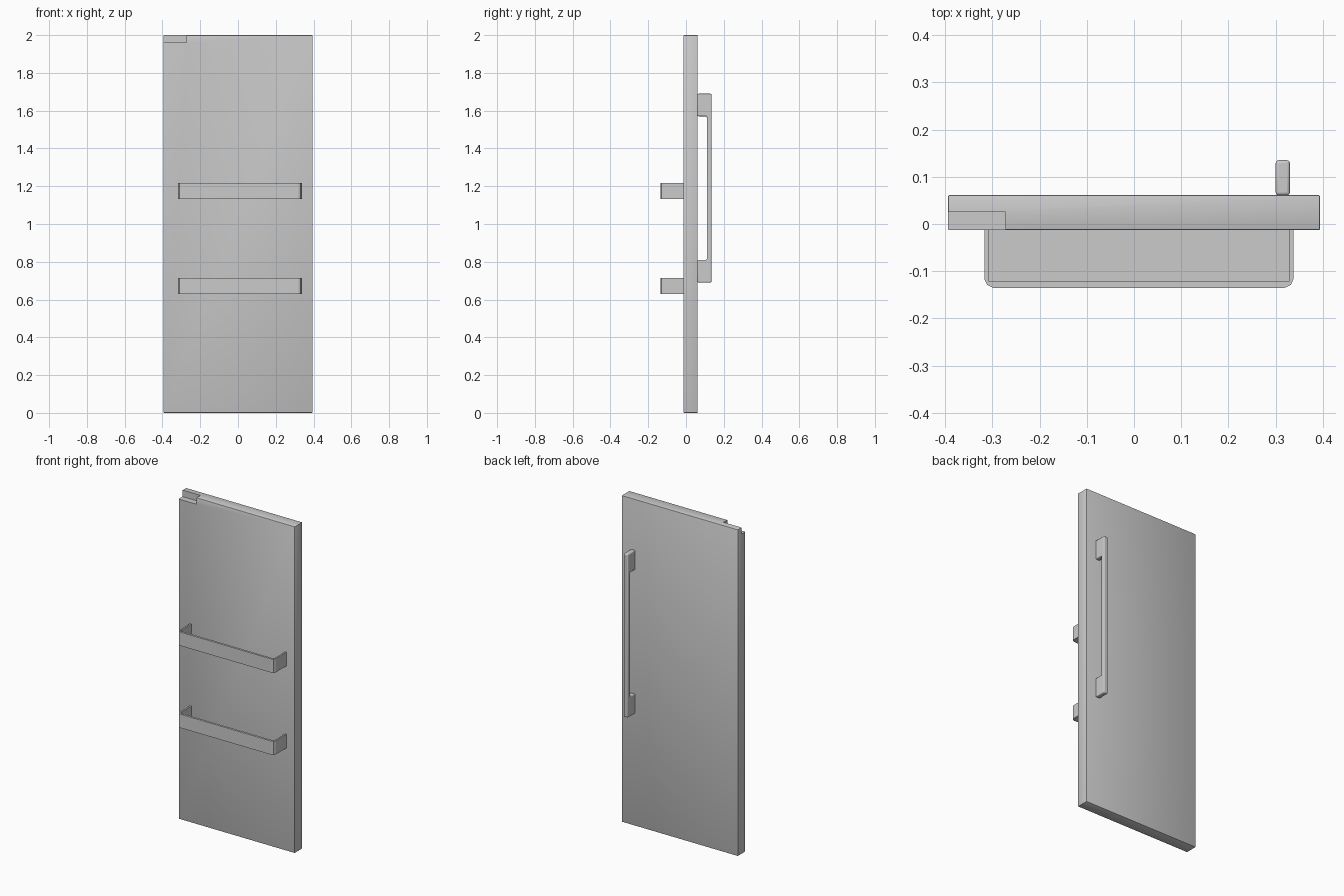
import bpy, bmesh
from mathutils import Vector

if "Cube" in bpy.data.objects:
    bpy.data.objects.remove(bpy.data.objects["Cube"])


def prism(name, profile, to_3d, depth):
    """Extrude a closed 2D profile along a depth vector."""
    bm = bmesh.new()
    face = bm.faces.new([bm.verts.new(to_3d(a, b)) for a, b in profile])
    ext = bmesh.ops.extrude_face_region(bm, geom=[face])
    moved = [g for g in ext["geom"] if isinstance(g, bmesh.types.BMVert)]
    bmesh.ops.translate(bm, verts=moved, vec=Vector(depth))
    bmesh.ops.recalc_face_normals(bm, faces=bm.faces[:])
    mesh = bpy.data.meshes.new(name)
    bm.to_mesh(mesh)
    bm.free()
    ob = bpy.data.objects.new(name, mesh)
    bpy.context.collection.objects.link(ob)
    return ob


def box(name, x0, x1, y0, y1, z0, z1):
    return prism(name, [(x0, y0), (x1, y0), (x1, y1), (x0, y1)],
                 lambda a, b: (a, b, z0), (0, 0, z1 - z0))


def bevel(ob, width, segments):
    m = ob.modifiers.new("bevel", 'BEVEL')
    m.width, m.segments, m.limit_method = width, segments, 'ANGLE'


def smooth(ob):
    bpy.ops.object.select_all(action='DESELECT')
    ob.select_set(True)
    bpy.context.view_layer.objects.active = ob
    bpy.ops.object.shade_smooth_by_angle()


FRONT, BACK = -0.013, 0.061

# Door slab with slightly softened edges
door = box("door_panel", -0.394, 0.394, FRONT, BACK, 0, 2)
bevel(door, 0.003, 2)

# Hinge notch in the top front left corner
cutter = box("notch_cutter", -0.5, -0.272, -0.1, 0.025, 1.96, 2.1)
cut = door.modifiers.new("hinge_notch", 'BOOLEAN')
cut.operation, cut.object, cut.solver = 'DIFFERENCE', cutter, 'EXACT'
bpy.context.view_layer.objects.active = door
for m in [m.name for m in door.modifiers]:
    bpy.ops.object.modifier_apply(modifier=m)
bpy.data.objects.remove(cutter)
smooth(door)

# Pull handle: C-shaped side profile (y, z) extruded across x
handle = prism("pull_handle",
               [(BACK, 0.69), (0.135, 0.69), (0.135, 1.69), (BACK, 1.69),
                (BACK, 1.57), (0.11, 1.57), (0.11, 0.81), (BACK, 0.81)],
               lambda y, z: (0.30, y, z), (0.03, 0, 0))
bevel(handle, 0.006, 3)
smooth(handle)

# Door bins: U-shaped rail with rounded outer corners, plus a floor
rail = [(-0.317, FRONT), (-0.317, -0.116), (-0.311, -0.129), (-0.298, -0.135),
        (0.319, -0.135), (0.332, -0.129), (0.338, -0.116), (0.338, FRONT),
        (0.328, FRONT), (0.328, -0.122), (-0.307, -0.122), (-0.307, FRONT)]
for label, z in (("lower", 0.63), ("upper", 1.133)):
    prism(label + "_bin_rail", rail, lambda x, y: (x, y, z), (0, 0, 0.084))
    box(label + "_bin_floor", -0.307, 0.328, -0.122, FRONT, z, z + 0.01)
